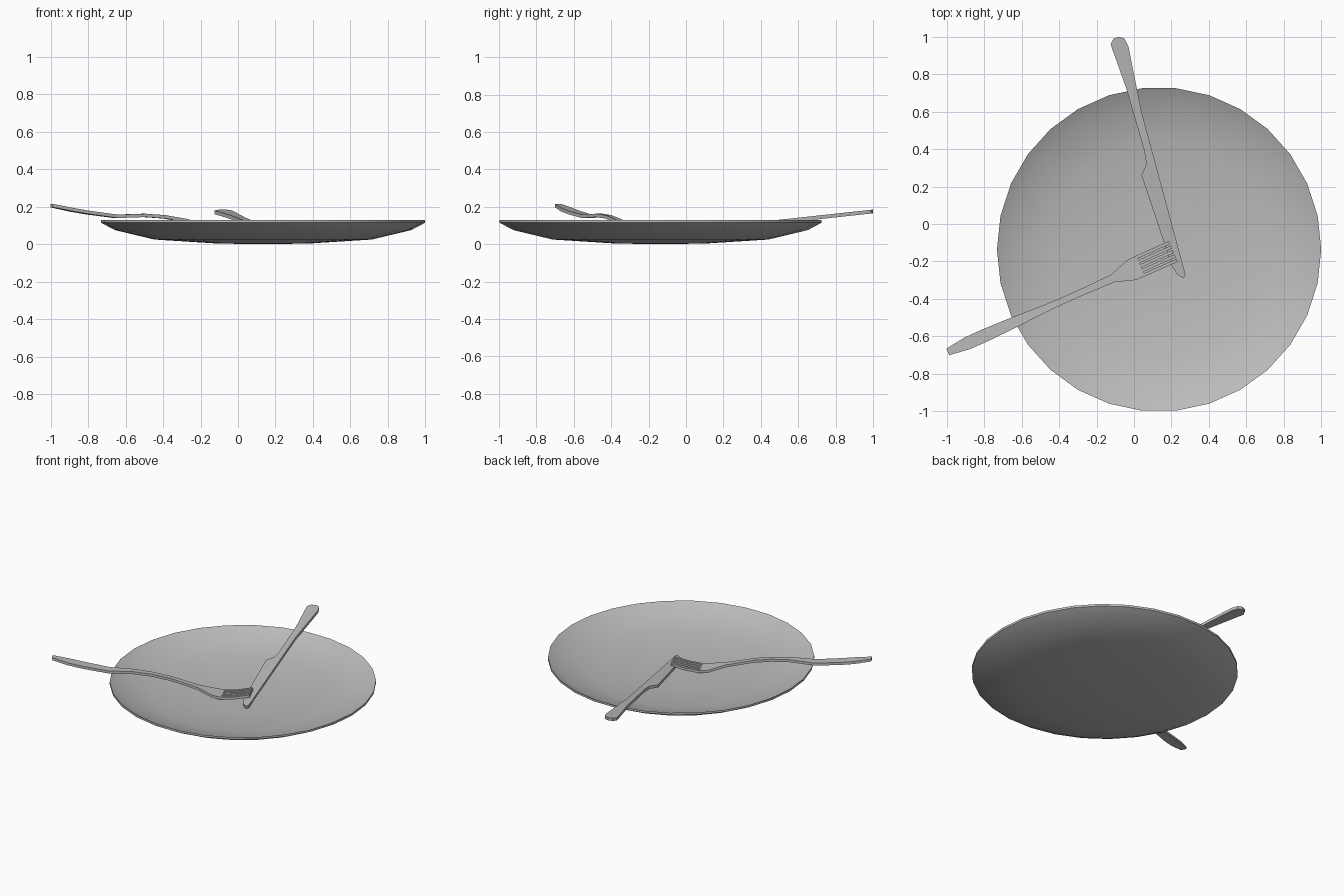
import bpy, bmesh
from math import cos, sin, pi
from mathutils import Vector

cube = bpy.data.objects.get("Cube")
if cube:
    bpy.data.objects.remove(cube, do_unlink=True)

GREY = (0.5, 0.5, 0.5, 1)
metal = bpy.data.materials.new("light grey")
metal.use_nodes = True
metal.diffuse_color = GREY
metal.node_tree.nodes["Principled BSDF"].inputs["Base Color"].default_value = GREY


def finish(name, bm, angle):
    bmesh.ops.recalc_face_normals(bm, faces=bm.faces)
    mesh = bpy.data.meshes.new(name)
    bm.to_mesh(mesh)
    bm.free()
    obj = bpy.data.objects.new(name, mesh)
    bpy.context.collection.objects.link(obj)
    mesh.materials.append(metal)
    bpy.ops.object.select_all(action="DESELECT")
    obj.select_set(True)
    bpy.context.view_layer.objects.active = obj
    bpy.ops.object.shade_smooth_by_angle(angle=angle)
    return obj


# Plate: a shallow closed profile turned around its centre
def plate(center, sides=30):
    profile = [(0.25, 0.004), (0.58, 0.025), (0.79, 0.075), (0.866, 0.115),
               (0.866, 0.13), (0.79, 0.09), (0.58, 0.04), (0.25, 0.019)]
    bm = bmesh.new()
    rings = [[bm.verts.new((center[0] + r * cos(2 * pi * i / sides),
                            center[1] + r * sin(2 * pi * i / sides), z))
              for i in range(sides)] for r, z in profile]
    for a, b in zip(rings, rings[1:]):
        for i in range(sides):
            j = (i + 1) % sides
            bm.faces.new((a[i], a[j], b[j], b[i]))
    for ring, z in ((rings[0], 0), (rings[-1], 0.015)):
        hub = bm.verts.new((*center, z))
        for i in range(sides):
            bm.faces.new((ring[i], ring[(i + 1) % sides], hub))
    finish("plate", bm, pi / 5)


# Knife: flat outline given thickness, sloping from the rim down to the tip
def knife(thickness=0.02):
    outline = [(-0.03, 0.95), (-0.05, 0.99), (-0.08, 1), (-0.11, 0.99),
               (-0.125, 0.96), (-0.04, 0.72), (0.055, 0.39), (0.066, 0.32),
               (0.04, 0.26), (0.2, -0.22), (0.23, -0.27), (0.265, -0.29),
               (0.275, -0.27), (0.04, 0.6)]
    bm = bmesh.new()
    base = bm.faces.new([bm.verts.new((x, y, 0.057 + 0.108 * y))
                         for x, y in outline])
    top = bmesh.ops.extrude_face_region(bm, geom=[base], use_keep_orig=True)
    bmesh.ops.translate(bm, vec=(0, 0, thickness),
                        verts=[v for v in top["geom"]
                               if isinstance(v, bmesh.types.BMVert)])
    finish("knife", bm, pi / 6)


# Fork: bent rectangular bars lofted along one straight axis
def bar(bm, stations, thickness=0.018):
    start = Vector((-0.993, -0.687, 0))
    along = Vector((0.913, 0.407, 0))
    across = Vector((-0.407, 0.913, 0))
    rings = []
    for u, v, half, z in stations:
        mid = start + along * u + across * v
        rings.append([bm.verts.new(mid + across * s * half + Vector((0, 0, h)))
                      for s, h in ((-1, z), (1, z),
                                   (1, z - thickness), (-1, z - thickness))])
    for a, b in zip(rings, rings[1:]):
        for i in range(4):
            j = (i + 1) % 4
            bm.faces.new((a[i], a[j], b[j], b[i]))
    bm.faces.new(rings[0])
    bm.faces.new(rings[-1])


def fork(tines=5):
    bm = bmesh.new()
    # handle, neck and shoulders: distance, half width, top height
    body = [(0, 0.019, 0.215), (0.11, 0.034, 0.194), (0.21, 0.035, 0.178),
            (0.375, 0.03, 0.158), (0.54, 0.021, 0.163), (0.66, 0.018, 0.155),
            (0.78, 0.018, 0.136), (0.965, 0.022, 0.088),
            (1.074, 0.058, 0.056), (1.129, 0.06, 0.05)]
    bar(bm, [(u, 0.004, half, z) for u, half, z in body])
    # tines
    half = 0.0085
    for i in range(tines):
        v = 0.004 + (2 * i / (tines - 1) - 1) * (0.06 - half)
        bar(bm, [(1.129, v, half, 0.05), (1.22, v, half, 0.06),
                 (1.319, v, half, 0.083)])
    finish("fork", bm, pi / 6)


plate((0.134, -0.136))
knife()
fork()
